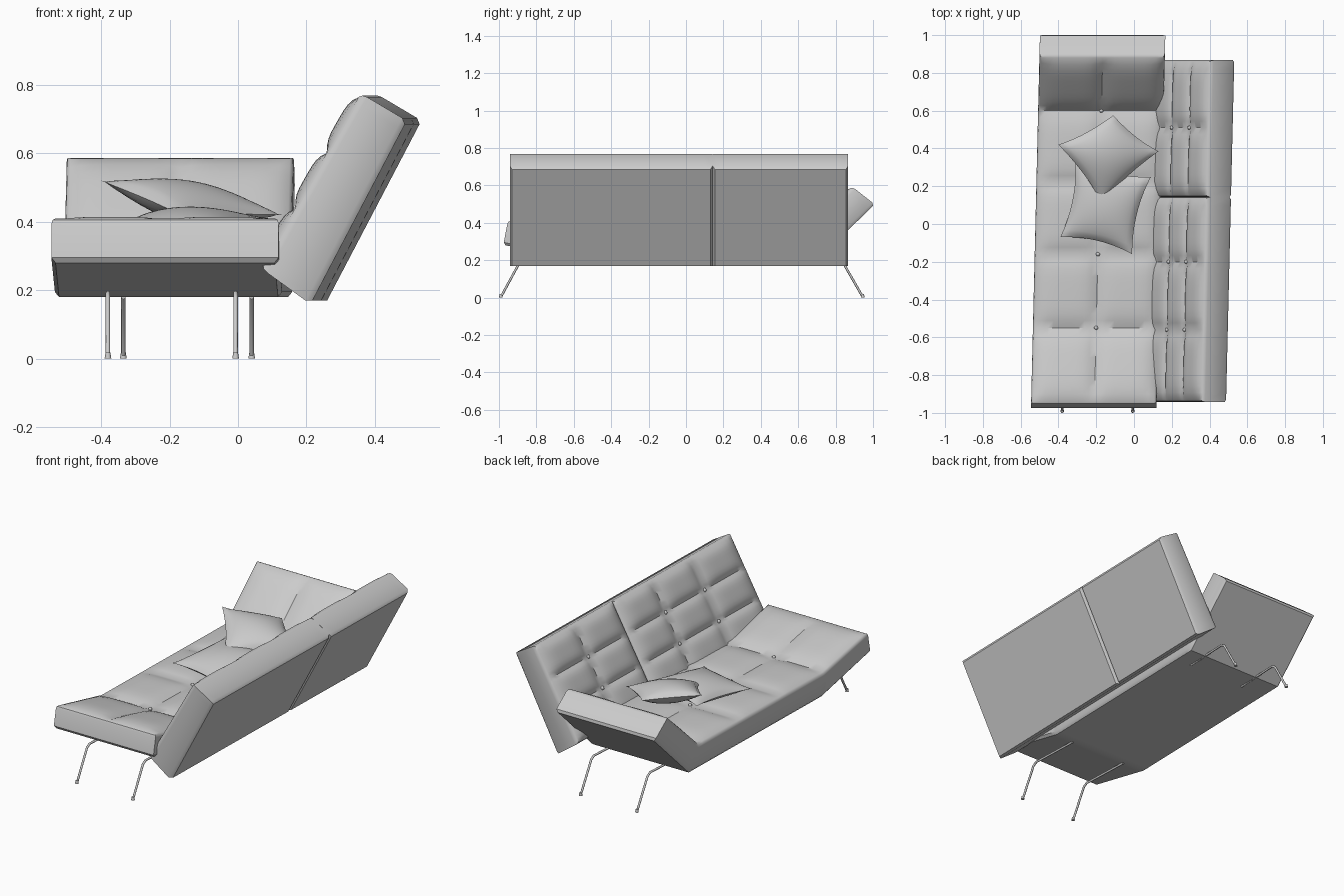
import bpy, bmesh, math
from mathutils import Vector

if "Cube" in bpy.data.objects:
    bpy.data.objects.remove(bpy.data.objects["Cube"])

SKEW = 0.024   # the whole sofa is turned slightly
N = 10         # grid steps per tufted cell

grey = bpy.data.materials.new("grey_fabric")
grey.diffuse_color = (0.6, 0.6, 0.6, 1)
grey.use_nodes = True
grey.node_tree.nodes["Principled BSDF"].inputs["Base Color"].default_value = grey.diffuse_color


def finish(name, bm, angle=40):
    bmesh.ops.recalc_face_normals(bm, faces=bm.faces)
    mesh = bpy.data.meshes.new(name)
    bm.to_mesh(mesh)
    bm.free()
    mesh.materials.append(grey)
    ob = bpy.data.objects.new(name, mesh)
    bpy.context.collection.objects.link(ob)
    bpy.ops.object.select_all(action='DESELECT')
    ob.select_set(True)
    bpy.context.view_layer.objects.active = ob
    bpy.ops.object.shade_smooth_by_angle(angle=math.radians(angle))
    return ob


def seat_map(a, z, w):
    return Vector((w + SKEW * a, a, z))


def back_map(a, z, w):
    return Vector((a + SKEW * w, w, z))


def tufted_slab(name, top, bottom, cross, place, puff, out=0.012):
    """Upholstered slab: side profile (top and bottom stations) swept over the cross seams."""
    ns, nw = (len(top) - 1) * N, (len(cross) - 1) * N

    def along(pts, i):
        k = min(i // N, len(pts) - 2)
        return Vector(pts[k]).lerp(Vector(pts[k + 1]), i / N - k)

    def dome(i):
        return 1 - abs(2 * (i % N) / N - 1) ** 4

    def point(i, j, d, push=0.0, lift=0.0):
        t, b = along(top, i), along(bottom, i)
        p = t.lerp(b, d) + (t - b).normalized() * lift
        k = min(j // N, len(cross) - 2)
        w = cross[k] + (cross[k + 1] - cross[k]) * (j / N - k)
        if j in (0, nw):
            w += push if j else -push
        if i in (0, ns):
            n = 1 if i == 0 else ns - 1
            p += (t - along(top, n)).normalized() * push
        return place(p.x, p.y, w)

    bm = bmesh.new()
    upper = {(i, j): bm.verts.new(point(i, j, 0, 0, puff * dome(i) * dome(j)))
             for i in range(ns + 1) for j in range(nw + 1)}
    lower = {(i, j): bm.verts.new(point(i, j, 1))
             for i in range(ns + 1) for j in range(nw + 1)}
    for g in (upper, lower):
        for i in range(ns):
            for j in range(nw):
                bm.faces.new((g[i, j], g[i + 1, j], g[i + 1, j + 1], g[i, j + 1]))
    # rounded border loops joining top to underside
    rim = ([(i, 0) for i in range(ns)] + [(ns, j) for j in range(nw)] +
           [(i, nw) for i in range(ns, 0, -1)] + [(0, j) for j in range(nw, 0, -1)])
    loops = [[upper[k] for k in rim]]
    for d, push in ((0.05, out * 0.75), (0.14, out), (0.9, out)):
        loops.append([bm.verts.new(point(*k, d, push)) for k in rim])
    loops.append([lower[k] for k in rim])
    for a, b in zip(loops, loops[1:]):
        for k in range(len(rim)):
            m = (k + 1) % len(rim)
            bm.faces.new((a[k], a[m], b[m], b[k]))
    finish(name, bm)

    # buttons where inner seams cross
    bm = bmesh.new()
    for i in range(N, ns, N):
        for j in range(N, nw, N):
            v = bmesh.ops.create_uvsphere(bm, u_segments=10, v_segments=6, radius=0.011)["verts"]
            bmesh.ops.translate(bm, verts=v, vec=point(i, j, 0))
    finish(name + "_buttons", bm)


# seat with low raised foot end and steep headrest
tufted_slab("seat",
            [(-0.94, 0.41), (-0.55, 0.325), (-0.16, 0.325), (0.22, 0.325), (0.6, 0.325), (0.88, 0.585)],
            [(-0.965, 0.28), (-0.54, 0.18), (-0.15, 0.18), (0.23, 0.18), (0.68, 0.18), (1.0, 0.49)],
            [-0.51, -0.187, 0.13], seat_map, 0.022)

# leaning backrest in two modules
front_pts, rear_pts = [], []
for k in range(4):
    front_pts.append(Vector((0.095, 0.275)).lerp(Vector((0.375, 0.765)), k / 3))
    rear_pts.append(Vector((0.24, 0.17)).lerp(Vector((0.51, 0.685)), k / 3))
tufted_slab("backrest_long", front_pts, rear_pts, [-0.93, -0.56, -0.2, 0.13], back_map, 0.022)
tufted_slab("backrest_short", front_pts, rear_pts, [0.155, 0.51, 0.855], back_map, 0.022)


def tube(name, pts, radius):
    curve = bpy.data.curves.new(name, 'CURVE')
    curve.dimensions = '3D'
    curve.bevel_depth = radius
    curve.bevel_resolution = 2
    curve.use_fill_caps = True
    sp = curve.splines.new('POLY')
    sp.points.add(len(pts) - 1)
    for p, co in zip(sp.points, pts):
        p.co = (*co, 1)
    curve.materials.append(grey)
    ob = bpy.data.objects.new(name, curve)
    bpy.context.collection.objects.link(ob)


# bent rod legs with small feet
for end, xs, ys in (("front", (-0.38, -0.007), (-0.55, -0.87, -0.895, -0.985, -0.99)),
                    ("rear", (-0.335, 0.04), (0.55, 0.82, 0.845, 0.94, 0.945))):
    for side, x in zip(("left", "right"), xs):
        tube(f"{end}_{side}_leg", [(x, ys[0], 0.18), (x, ys[1], 0.192),
                                   (x, ys[2], 0.178), (x, ys[3], 0.012)], 0.0065)
        bm = bmesh.new()
        bmesh.ops.create_cone(bm, cap_ends=True, segments=12, radius1=0.01, radius2=0.007, depth=0.018)
        bmesh.ops.translate(bm, verts=bm.verts, vec=(x, ys[4], 0.009))
        finish(f"{end}_{side}_foot", bm)


def pillow(name, corners, thick, pinch=0.13, n=20):
    a, b, c, d = map(Vector, corners)
    up = (b - a).cross(d - a).normalized()
    up = up if up.z > 0 else -up
    bm = bmesh.new()
    sides = ({}, {})
    for i in range(n + 1):
        for j in range(n + 1):
            u, v = 2 * i / n - 1, 2 * j / n - 1
            # edges curve inward between the corners
            s = (u * (1 - pinch * (1 - v * v)) + 1) / 2
            t = (v * (1 - pinch * (1 - u * u)) + 1) / 2
            p = a.lerp(b, s).lerp(d.lerp(c, s), t)
            h = thick * ((1 - u * u) * (1 - v * v)) ** 0.6
            sides[0][i, j] = bm.verts.new(p + up * h)
            border = i in (0, n) or j in (0, n)
            sides[1][i, j] = sides[0][i, j] if border else bm.verts.new(p - up * h)
    for g in sides:
        for i in range(n):
            for j in range(n):
                bm.faces.new((g[i, j], g[i + 1, j], g[i + 1, j + 1], g[i, j + 1]))
    finish(name, bm, 60)


# loose pillows
pillow("flat_pillow", [(-0.39, -0.07, 0.37), (-0.01, -0.16, 0.37),
                       (0.09, 0.25, 0.41), (-0.31, 0.34, 0.40)], 0.055)
pillow("leaning_pillow", [(-0.17, 0.11, 0.42), (0.13, 0.385, 0.42),
                          (-0.11, 0.575, 0.47), (-0.40, 0.42, 0.52)], 0.06, 0.08)
